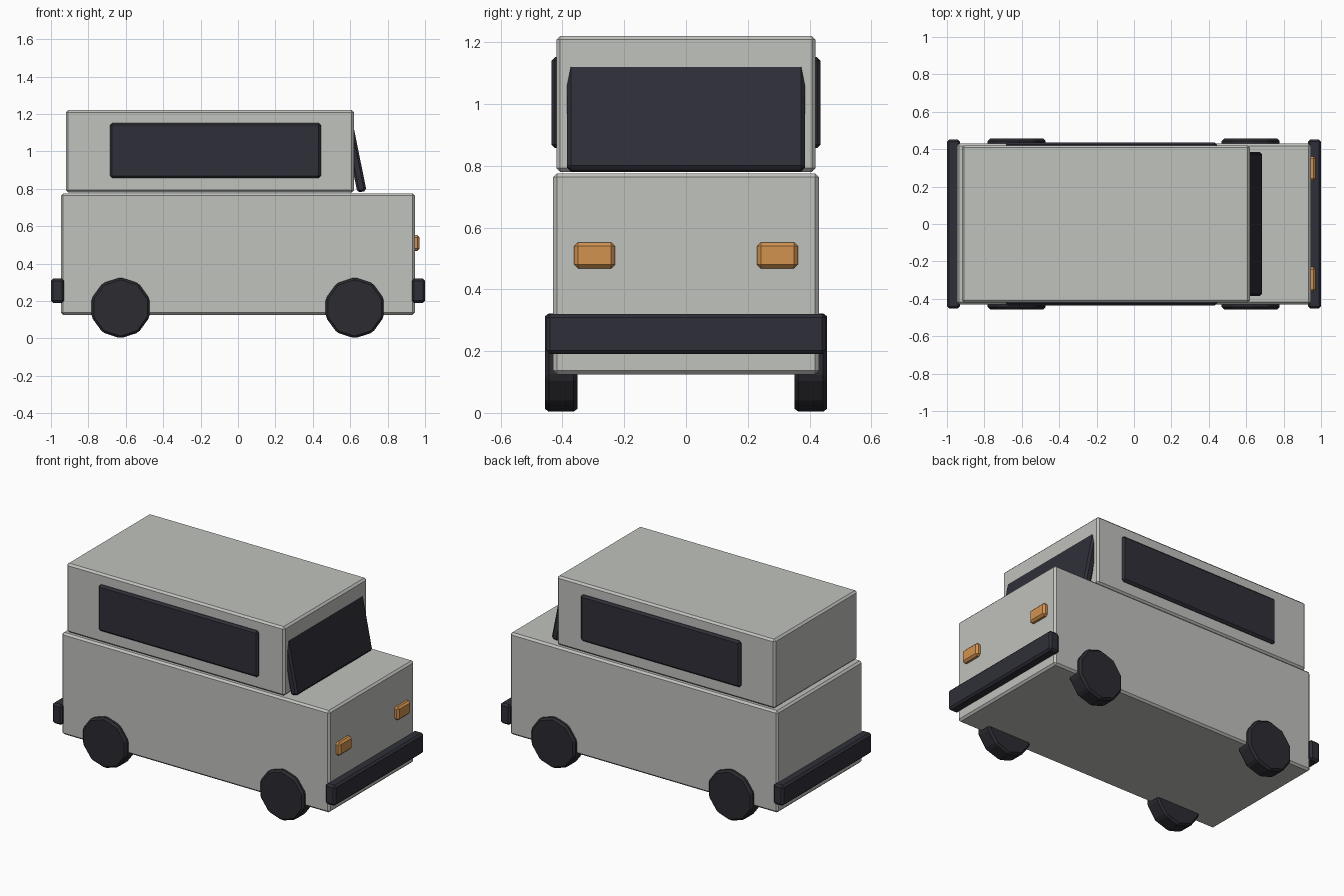
import bpy
import math

default_cube = bpy.data.objects.get("Cube")
if default_cube:
    bpy.data.objects.remove(default_cube, do_unlink=True)


def material(name, color):
    mat = bpy.data.materials.new(name)
    mat.use_nodes = True
    mat.diffuse_color = (*color, 1)
    mat.node_tree.nodes["Principled BSDF"].inputs["Base Color"].default_value = (*color, 1)
    return mat


paint = material("pale_grey_paint", (0.53, 0.54, 0.51))
glass = material("dark_glass", (0.028, 0.028, 0.040))
rubber = material("black_rubber", (0.024, 0.024, 0.031))
amber = material("amber_lamp", (0.64, 0.29, 0.08))


def finish(name, mat, chamfer):
    """Name the active object, colour it and chamfer its edges."""
    obj = bpy.context.object
    obj.name = name
    obj.data.materials.append(mat)
    bevel = obj.modifiers.new("chamfer", 'BEVEL')
    bevel.width = chamfer
    bevel.segments = 1
    bevel.limit_method = 'ANGLE'
    bevel.angle_limit = math.radians(30)
    return obj


def box(name, low, high, mat, chamfer=0.012, tilt=0):
    center = [(a + b) / 2 for a, b in zip(low, high)]
    bpy.ops.mesh.primitive_cube_add(size=1, location=center, rotation=(0, tilt, 0))
    obj = bpy.context.object
    obj.scale = [b - a for a, b in zip(low, high)]
    bpy.ops.object.transform_apply(location=False, rotation=False, scale=True)
    return finish(name, mat, chamfer)


# Body and cabin
box("lower_body", (-0.947, -0.43, 0.125), (0.945, 0.43, 0.775), paint)
box("cabin", (-0.92, -0.42, 0.78), (0.62, 0.42, 1.22), paint)

# Windscreen leaning back into the cabin
box("windscreen", (0.60, -0.385, 0.78), (0.65, 0.385, 1.16), glass, tilt=-0.2)

# Bumpers at both ends
box("front_bumper", (0.93, -0.452, 0.19), (1.0, 0.452, 0.32), glass)
box("rear_bumper", (-1.0, -0.452, 0.19), (-0.93, 0.452, 0.32), glass)

for label, side in (("left", 1), ("right", -1)):
    # Side windows
    y0, y1 = sorted((side * 0.405, side * 0.436))
    box(label + "_side_window", (-0.685, y0, 0.857), (0.443, y1, 1.152), glass)

    # Headlamps
    y0, y1 = sorted((side * 0.23, side * 0.362))
    box(label + "_headlamp", (0.93, y0, 0.468), (0.971, y1, 0.552), amber)

    # Ten-sided wheels with a vertex at the top
    for end, x in (("front", 0.624), ("rear", -0.628)):
        bpy.ops.mesh.primitive_cylinder_add(
            vertices=10, radius=0.163, depth=0.104,
            location=(x, side * 0.404, 0.163), rotation=(math.pi / 2, 0, 0))
        finish(f"{end}_{label}_wheel", rubber, 0.012)
